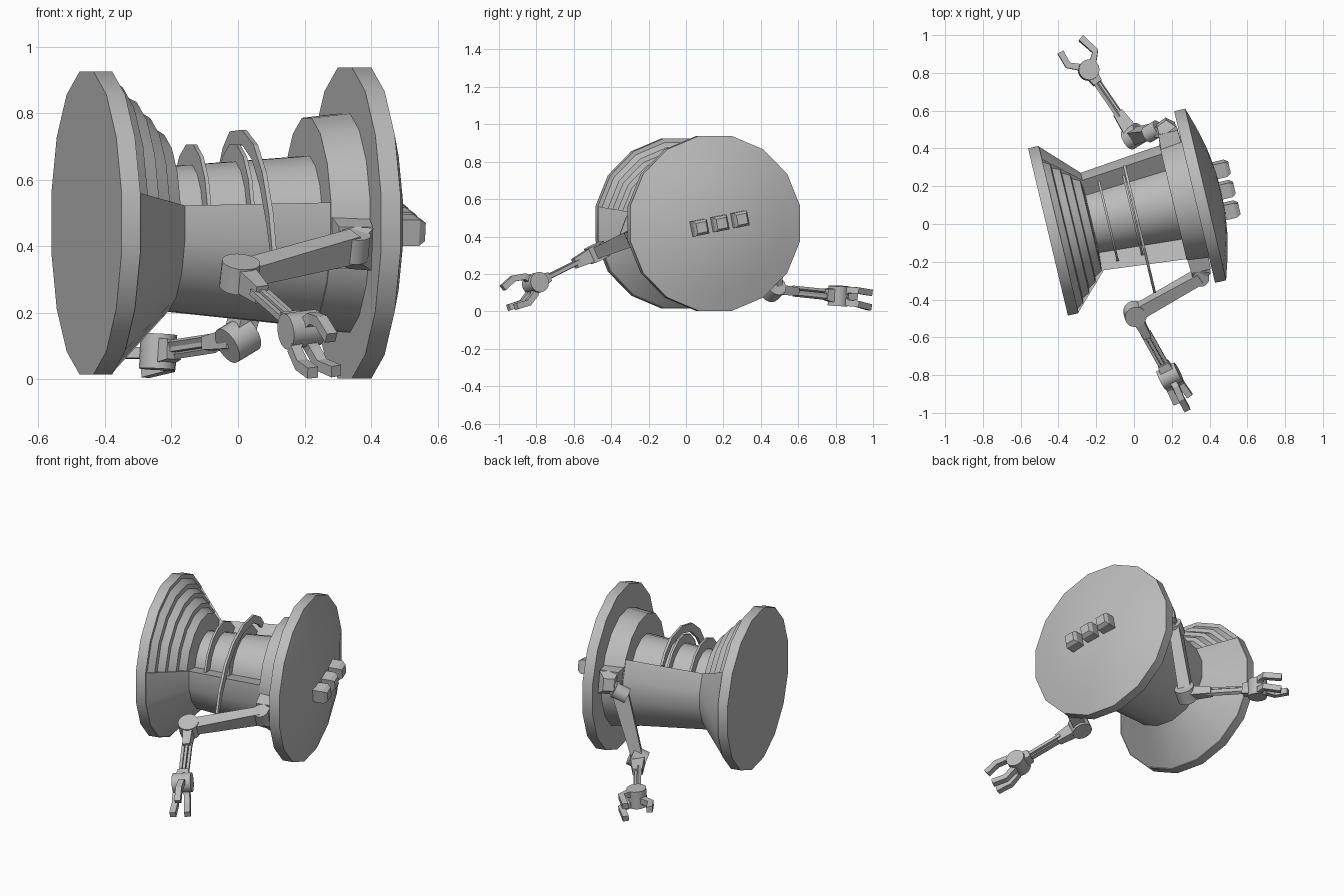
import bpy, bmesh, math
from mathutils import Vector, Matrix

if "Cube" in bpy.data.objects:
    bpy.data.objects.remove(bpy.data.objects["Cube"])

grey = bpy.data.materials.new("light_grey")
grey.diffuse_color = (0.5, 0.5, 0.5, 1)
grey.use_nodes = True
grey.node_tree.nodes["Principled BSDF"].inputs["Base Color"].default_value = grey.diffuse_color

# The spool axis is local x, turned a little about z
BODY = Matrix.Translation((0, 0.066, 0.47)) @ Matrix.Rotation(math.radians(13.4), 4, 'Z')
ROLL = BODY @ Matrix.Rotation(math.radians(11.25), 4, 'X')


def finish(name, bm, matrix=None, smooth=True):
    bmesh.ops.remove_doubles(bm, verts=bm.verts, dist=1e-5)
    bmesh.ops.recalc_face_normals(bm, faces=bm.faces)
    if matrix:
        bmesh.ops.transform(bm, matrix=matrix, verts=bm.verts)
    me = bpy.data.meshes.new(name)
    bm.to_mesh(me)
    bm.free()
    me.materials.append(grey)
    ob = bpy.data.objects.new(name, me)
    bpy.context.collection.objects.link(ob)
    if smooth:
        bpy.context.view_layer.objects.active = ob
        ob.select_set(True)
        bpy.ops.object.shade_smooth_by_angle(angle=math.radians(30))
        ob.select_set(False)
    return ob


def lathe(name, profile, first=0, facets=16):
    """Turn a (u, r) profile about the axis in 22.5 degree facets."""
    bm = bmesh.new()
    full = facets == 16
    rings = []
    for k in range(first, first + facets + (0 if full else 1)):
        a = math.radians(11.25 + 22.5 * k)
        rings.append([bm.verts.new((u, r * math.cos(a), r * math.sin(a))) for u, r in profile])
    n = len(profile)
    for i in range(facets):
        A, B = rings[i], rings[(i + 1) % len(rings)]
        for j in range(n - 1 if full else n):
            q = (j + 1) % n
            bm.faces.new((A[j], A[q], B[q], B[j]))
    if full:
        for j in (0, n - 1):
            if profile[j][1] > 0.001:
                bm.faces.new([r[j] for r in rings])
    else:
        bm.faces.new(rings[0])
        bm.faces.new(rings[-1])
    return finish(name, bm, BODY)


def frame(p, q, up):
    x = (q - p).normalized()
    y = Vector(up).cross(x).normalized()
    return x, y, x.cross(y)


def beam(name, p, q, s0, s1, up=(0, 0, 1), shift=0):
    """Tapered box from p to q; s0 and s1 are (width, height)."""
    p, q = Vector(p), Vector(q)
    x, y, z = frame(p, q, up)
    bm = bmesh.new()
    rings = [[bm.verts.new(c + y * (shift + a * s[0] / 2) + z * b * s[1] / 2)
              for a, b in ((-1, -1), (1, -1), (1, 1), (-1, 1))] for c, s in ((p, s0), (q, s1))]
    for i in range(4):
        j = (i + 1) % 4
        bm.faces.new((rings[0][i], rings[0][j], rings[1][j], rings[1][i]))
    bm.faces.new(rings[0])
    bm.faces.new(rings[1])
    return finish(name, bm, None, False)


def drum(name, c, axis, r, length):
    bm = bmesh.new()
    bmesh.ops.create_cone(bm, cap_ends=True, segments=16, radius1=r, radius2=r, depth=length)
    rot = Vector(axis).to_track_quat('Z', 'Y').to_matrix().to_4x4()
    return finish(name, bm, Matrix.Translation(c) @ rot)


def finger(name, pts, w, side):
    """Bent bar through the points with a square section."""
    pts = [Vector(p) for p in pts]
    bm = bmesh.new()
    rings = []
    for i, p in enumerate(pts):
        x, y, z = frame(pts[max(i - 1, 0)], pts[min(i + 1, len(pts) - 1)], side)
        h = w / 2
        rings.append([bm.verts.new(p + y * a * h + z * b * h) for a, b in ((-1, -1), (1, -1), (1, 1), (-1, 1))])
    for A, B in zip(rings, rings[1:]):
        for i in range(4):
            j = (i + 1) % 4
            bm.faces.new((A[i], A[j], B[j], B[i]))
    bm.faces.new(rings[0])
    bm.faces.new(rings[-1])
    return finish(name, bm, None, False)


# Spool ends: flat left disc and domed right disc
lathe("left_disc", [(-.468, .464), (-.41, .464)])
lathe("right_disc", [(.33, .476), (.39, .476), (.425, .36), (.453, .24), (.469, .12), (.474, 0)])

# Inner core with stepped rings at the left and a hub at the right
lathe("core", [(-.415, .445), (-.375, .415), (-.37, .39), (-.33, .37), (-.325, .345), (-.285, .32),
               (-.28, .295), (-.24, .27), (-.235, .24), (-.23, .172), (.212, .205), (.212, .322), (.335, .336)])

# Lower shell covering ten of the sixteen facets
lathe("lower_shell", [(-.412, .05), (-.412, .462), (-.227, .27), (.215, .316), (.215, .05)], 7, 10)

# Ribs standing on the core in the opening
for i, u in enumerate((-.144, -.01)):
    lathe("rib_%d" % (i + 1), [(u - .006, .15), (u - .006, .24), (u + .006, .24), (u + .006, .15)], 1, 6)

# Raised curved blade swung out to the front
outer = [(.25, .17), (.2, .225), (.11, .275), (-.05, .28), (-.2, .235), (-.315, .15), (-.4, .03), (-.445, -.09)]
inner = [(.22, .15), (.17, .19), (.1, .23), (-.05, .235), (-.18, .19), (-.28, .11), (-.365, 0), (-.42, -.095)]
bm = bmesh.new()
sides = [[[bm.verts.new((u, v, z)) for v, z in line] for line in (outer, inner)] for u in (0, .014)]
loop = [sides[0][0], sides[0][1], sides[1][1], sides[1][0]]
for a in range(4):
    A, B = loop[a], loop[(a + 1) % 4]
    for i in range(len(outer) - 1):
        bm.faces.new((A[i], A[i + 1], B[i + 1], B[i]))
bm.faces.new([l[0] for l in loop])
bm.faces.new([l[-1] for l in loop])
finish("blade", bm, BODY, False)

# Three blocks on the domed end
for i in (-1, 0, 1):
    t = .113 * i
    beam("end_block_%d" % (i + 2), ROLL @ Vector((.43, t, 0)), ROLL @ Vector((.525, t, 0)),
         (.08, .08), (.08, .08), ROLL.to_3x3() @ Vector((0, 0, 1)))
    beam("end_block_cap_%d" % (i + 2), ROLL @ Vector((.525, t, 0)), ROLL @ Vector((.546, t, 0)),
         (.08, .08), (.055, .055), ROLL.to_3x3() @ Vector((0, 0, 1)))


def arm(side, shoulder, elbow, wrist, elbow_axis, wrist_axis, fingers):
    s, e, w = Vector(shoulder), Vector(elbow), Vector(wrist)
    sign = -1 if side == "front" else 1
    up = ROLL.to_3x3() @ Vector((0, 0, 1))
    # Shoulder bracket on the hub
    beam(side + "_shoulder_bracket", ROLL @ Vector((.272, sign * .29, 0)), ROLL @ Vector((.272, sign * .385, 0)),
         (.115, .16), (.105, .13), up)
    beam(side + "_shoulder_tip", ROLL @ Vector((.272, sign * .385, 0)), ROLL @ Vector((.25, sign * .435, 0)),
         (.105, .13), (.06, .07), up)
    beam(side + "_shoulder_link", ROLL @ Vector((.26, sign * .39, 0)), s, (.06, .07), (.05, .06), up)
    drum(side + "_shoulder_joint", s, elbow_axis, .045, .08)
    # Upper arm, elbow and twin-rod forearm
    beam(side + "_upper_arm", s, e, (.06, .09), (.075, .06), elbow_axis)
    drum(side + "_elbow", e, elbow_axis, .058, .085)
    beam(side + "_elbow_fork", e, e.lerp(w, .36), (.085, .06), (.055, .04), wrist_axis)
    for k in (-1, 1):
        beam(side + "_forearm_rod", e.lerp(w, .3), e.lerp(w, .85), (.016, .02), (.016, .02), elbow_axis, k * .02)
        beam(side + "_forearm_rail", e.lerp(w, .3), e.lerp(w, .85), (.014, .016), (.014, .016), wrist_axis, k * .008)
    beam(side + "_wrist_fork", e.lerp(w, .8), w, (.05, .06), (.075, .085), wrist_axis)
    drum(side + "_wrist", w, wrist_axis, .055, .105)
    for i, pts in enumerate(fingers):
        finger("%s_finger_%d" % (side, i + 1), [w] + pts, .034, wrist_axis)


arm("front", (.35, -.275, .4), (.005, -.476, .315), (.19, -.805, .15), (.1, -.4, .9), (.88, .44, .12),
    [[(.225, -.865, .185), (.25, -.925, .175), (.28, -.98, .125)],
     [(.17, -.84, .09), (.19, -.875, .045), (.225, -.95, .02)],
     [(.225, -.81, .09), (.25, -.845, .045), (.295, -.91, .025)]])
arm("back", (.1, .49, .5), (0, .465, .12), (-.24, .815, .083), (.75, .45, .45), (.05, .05, 1),
    [[(-.29, .83, .08), (-.35, .84, .08), (-.39, .91, .08)],
     [(-.215, .87, .115), (-.205, .915, .112), (-.28, .985, .1)],
     [(-.215, .87, .045), (-.205, .915, .04), (-.28, .98, .022)]])
